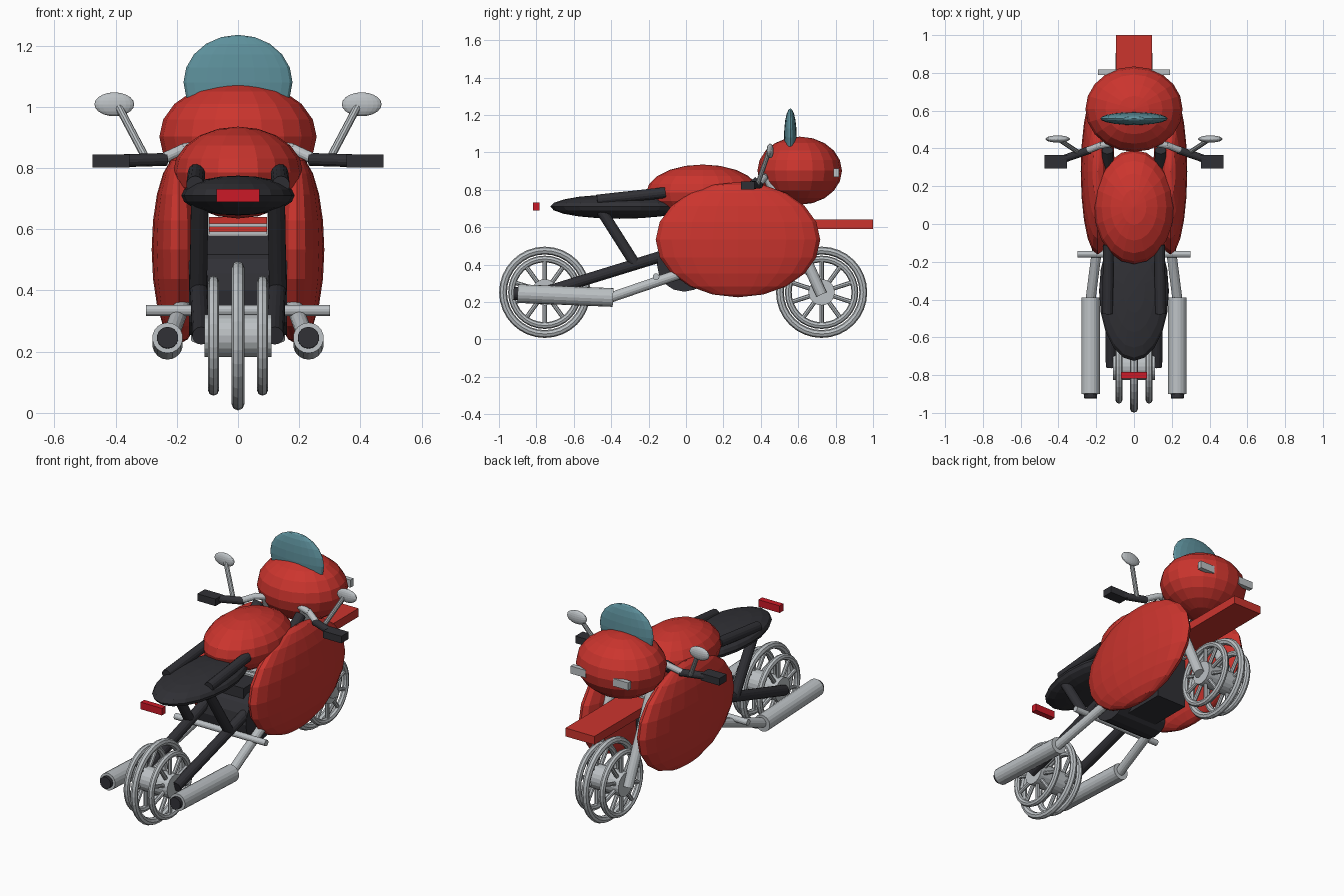
import bpy
import math
from mathutils import Vector

old = bpy.data.objects.get("Cube")
if old:
    bpy.data.objects.remove(old, do_unlink=True)


def material(name, rgb):
    m = bpy.data.materials.new(name)
    m.use_nodes = True
    m.diffuse_color = (*rgb, 1)
    m.node_tree.nodes["Principled BSDF"].inputs["Base Color"].default_value = (*rgb, 1)
    return m


RED = material("paint red", (0.6, 0.035, 0.027))
GREY = material("metal grey", (0.5, 0.53, 0.55))
DARK = material("dark rubber", (0.03, 0.03, 0.036))
GLASS = material("teal glass", (0.11, 0.28, 0.33))
LAMP = material("lamp red", (0.6, 0.01, 0.02))


def finish(name, mat):
    ob = bpy.context.object
    ob.name = name
    ob.data.materials.append(mat)
    return ob


def ellipsoid(name, mat, loc, size):
    bpy.ops.mesh.primitive_uv_sphere_add(segments=20, ring_count=10, location=loc)
    bpy.context.object.scale = size
    return finish(name, mat)


def box(name, mat, loc, size, yaw=0):
    bpy.ops.mesh.primitive_cube_add(size=1, location=loc, rotation=(0, 0, yaw))
    bpy.context.object.scale = size
    return finish(name, mat)


def rod(name, mat, a, b, r, sides=14):
    a, b = Vector(a), Vector(b)
    bpy.ops.mesh.primitive_cylinder_add(vertices=sides, radius=r, depth=(b - a).length,
                                        location=(a + b) / 2)
    bpy.context.object.rotation_euler = (b - a).to_track_quat('Z', 'Y').to_euler()
    return finish(name, mat)


def ring(name, x, y, z, major, minor):
    bpy.ops.mesh.primitive_torus_add(location=(x, y, z), rotation=(0, math.pi / 2, 0),
                                     major_segments=32, minor_segments=8,
                                     major_radius=major, minor_radius=minor)
    return finish(name, GREY)


# Wheels: narrow outer hoop, two side rims, spokes and a broad hub
AXLE = 0.252
for end, y in (("rear", -0.755), ("front", 0.725)):
    ring(end + "_tyre", 0, y, AXLE, 0.223, 0.021)
    rod(end + "_hub", GREY, (-0.11, y, AXLE), (0.11, y, AXLE), 0.07, 20)
    for x in (-0.08, 0.08):
        ring(end + "_rim", x, y, AXLE, 0.178, 0.018)
        for i in range(10):
            a = math.pi / 2 + i * math.tau / 10
            c, s = math.cos(a), math.sin(a)
            rod(end + "_spoke", GREY, (x, y + 0.06 * c, AXLE + 0.06 * s),
                (x, y + 0.175 * c, AXLE + 0.175 * s), 0.012, 8)

# Bodywork
ellipsoid("nose_fairing", RED, (0, 0.608, 0.902), (0.257, 0.226, 0.182))
ellipsoid("windscreen", GLASS, (0, 0.558, 1.08), (0.178, 0.034, 0.155))
ellipsoid("fuel_tank", RED, (0, 0.09, 0.785), (0.212, 0.302, 0.15))
ellipsoid("seat", DARK, (0, -0.355, 0.71), (0.185, 0.37, 0.065))
box("front_fender", RED, (0, 0.725, 0.615), (0.19, 0.55, 0.05))
box("tail_light", LAMP, (0, -0.8, 0.71), (0.14, 0.035, 0.042))

# Engine block, crankcase and cooling fins
box("engine_block", DARK, (0, 0.12, 0.43), (0.2, 0.42, 0.3))
rod("crankcase", DARK, (-0.16, -0.01, 0.4), (0.16, -0.01, 0.4), 0.145, 16)
for z in (0.588, 0.613):
    box("cooling_fin", GREY, (0, 0.2, z), (0.19, 0.3, 0.01))
rod("footpeg_bar", GREY, (-0.3, -0.16, 0.335), (0.3, -0.16, 0.335), 0.018)

# Mirrored parts
for side, s in (("left", 1), ("right", -1)):
    ellipsoid(side + "_side_panel", RED, (s * 0.192, 0.278, 0.533), (0.09, 0.44, 0.308))
    box(side + "_headlight", GREY, (s * 0.14, 0.803, 0.892), (0.1, 0.028, 0.045))

    # Frame, swingarm and fork
    rod(side + "_seat_rail", DARK, (s * 0.14, -0.475, 0.745), (s * 0.135, -0.11, 0.785), 0.029)
    rod(side + "_frame_strut", DARK, (s * 0.125, -0.46, 0.7), (s * 0.13, -0.27, 0.4), 0.029)
    rod(side + "_swingarm", DARK, (s * 0.12, -0.755, AXLE), (s * 0.13, -0.08, 0.46), 0.03)
    rod(side + "_main_frame", DARK, (s * 0.13, -0.08, 0.46), (s * 0.14, 0.39, 0.845), 0.03)
    rod(side + "_fork", GREY, (s * 0.125, 0.725, 0.24), (s * 0.125, 0.44, 0.87), 0.03)

    # Exhaust
    rod(side + "_muffler", GREY, (s * 0.23, -0.9, 0.245), (s * 0.23, -0.39, 0.224), 0.05, 18)
    rod(side + "_muffler_tip", DARK, (s * 0.23, -0.922, 0.246), (s * 0.23, -0.88, 0.244), 0.035, 18)
    rod(side + "_exhaust_pipe", GREY, (s * 0.23, -0.4, 0.225), (s * 0.185, -0.05, 0.345), 0.027)
    rod(side + "_exhaust_header", GREY, (s * 0.185, -0.05, 0.345), (s * 0.1, 0.3, 0.4), 0.027)

    # Handlebar, grip and mirror
    rod(side + "_bar_inner", GREY, (s * 0.1, 0.43, 0.875), (s * 0.18, 0.415, 0.862), 0.018)
    rod(side + "_bar_outer", GREY, (s * 0.17, 0.42, 0.865), (s * 0.25, 0.388, 0.828), 0.018)
    rod(side + "_grip", DARK, (s * 0.235, 0.392, 0.828), (s * 0.4, 0.335, 0.823), 0.021)
    box(side + "_grip_end", DARK, (s * 0.415, 0.33, 0.823), (0.12, 0.07, 0.042))
    rod(side + "_mirror_stem", GREY, (s * 0.3, 0.383, 0.83), (s * 0.39, 0.442, 1.0), 0.013, 10)
    ellipsoid(side + "_mirror", GREY, (s * 0.404, 0.45, 1.008), (0.065, 0.019, 0.039))
